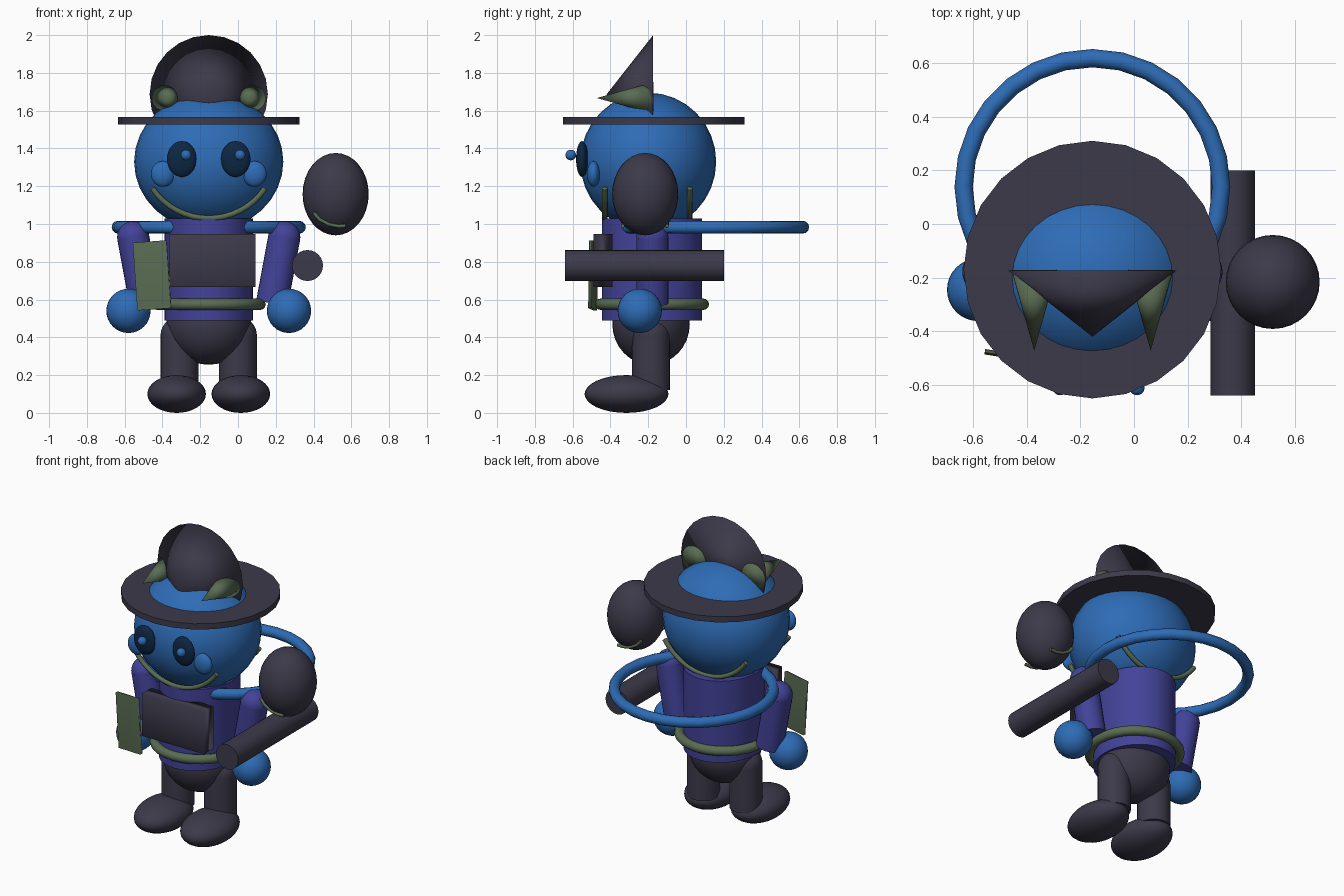
import bpy, math
from mathutils import Vector

if "Cube" in bpy.data.objects:
    bpy.data.objects.remove(bpy.data.objects["Cube"])

CX = -0.155   # body centre line


def mat(name, rgb):
    m = bpy.data.materials.new(name)
    m.diffuse_color = (*rgb, 1)
    m.use_nodes = True
    m.node_tree.nodes["Principled BSDF"].inputs["Base Color"].default_value = m.diffuse_color
    return m


CHARCOAL = mat("charcoal", (0.046, 0.042, 0.068))
BLUE = mat("blue", (0.027, 0.15, 0.47))
PURPLE = mat("purple", (0.055, 0.055, 0.32))
GREEN = mat("moss_green", (0.1, 0.15, 0.085))
NAVY = mat("navy", (0.004, 0.02, 0.055))


def finish(name, m, scale=None, sharp=False):
    ob = bpy.context.object
    ob.name = name
    if scale:
        ob.scale = scale
    ob.data.materials.append(m)
    if sharp:
        bpy.ops.object.shade_smooth_by_angle()
    else:
        bpy.ops.object.shade_smooth()
    return ob


def ball(name, m, loc, r):
    bpy.ops.mesh.primitive_uv_sphere_add(segments=32, ring_count=16, radius=1, location=loc)
    return finish(name, m, r)


def cylinder(name, m, a, b, rx, ry=None, n=24):
    a, b = Vector(a), Vector(b)
    d = b - a
    bpy.ops.mesh.primitive_cylinder_add(vertices=n, radius=1, depth=1, location=(a + b) / 2,
                                        rotation=d.to_track_quat('Z', 'Y').to_euler())
    return finish(name, m, (rx, ry or rx, d.length), True)


def cone(name, m, loc, r, depth):
    # base faces back, tip points forward
    bpy.ops.mesh.primitive_cone_add(vertices=24, radius1=r, depth=depth, rotation=(math.pi / 2, 0, 0),
                                    location=(loc[0], loc[1] - depth / 2, loc[2]))
    return finish(name, m)


def ring(name, m, loc, major, minor):
    bpy.ops.mesh.primitive_torus_add(major_segments=28, minor_segments=12, location=loc,
                                     major_radius=major, minor_radius=minor)
    return finish(name, m)


def box(name, m, loc, size, rot=(0, 0, 0)):
    bpy.ops.mesh.primitive_cube_add(size=1, location=loc, rotation=rot)
    return finish(name, m, size)


def arc(name, m, pts, r):
    cu = bpy.data.curves.new(name, 'CURVE')
    cu.dimensions = '3D'
    cu.bevel_depth, cu.bevel_resolution, cu.use_fill_caps = r, 2, True
    sp = cu.splines.new('POLY')
    sp.points.add(len(pts) - 1)
    for p, c in zip(sp.points, pts):
        p.co = (*c, 1)
    ob = bpy.data.objects.new(name, cu)
    cu.materials.append(m)
    bpy.context.collection.objects.link(ob)


# head and hat
ball("head", BLUE, (CX, -0.2, 1.33), (0.395, 0.36, 0.365))
cylinder("hat_brim", CHARCOAL, (CX, -0.17, 1.528), (CX, -0.17, 1.566), 0.48)
cone("hat_crown", CHARCOAL, (CX, -0.174, 1.687), 0.313, 0.246)

# torso, hips, belt, back ring
cylinder("torso", PURPLE, (CX, -0.18, 0.49), (CX, -0.18, 1.03), 0.235, 0.265, 32)
ball("hips", CHARCOAL, (CX, -0.185, 0.47), (0.225, 0.205, 0.215))
ring("belt", GREEN, (CX, -0.18, 0.575), 0.272, 0.03)
ring("back_ring", BLUE, (CX, 0.138, 0.983), 0.48, 0.034)

# paired parts
for s, side in ((-1, "left"), (1, "right")):
    def X(d):
        return CX + s * d
    cone("ear_" + side, GREEN, (X(0.217), -0.172, 1.667), 0.085, 0.3)
    ball("eye_" + side, NAVY, (X(0.143), -0.55, 1.344), (0.078, 0.032, 0.095))
    ball("eye_glint_" + side, BLUE, (X(0.143) + 0.023, -0.61, 1.365), (0.028,) * 3)
    ball("cheek_" + side, BLUE, (X(0.243), -0.49, 1.265), (0.063, 0.035, 0.068))
    # arm with rounded shoulder
    top, low = (X(0.4), -0.178, 0.93), (X(0.335), -0.178, 0.58)
    cylinder("arm_" + side, PURPLE, low, top, 0.085)
    ball("shoulder_" + side, PURPLE, top, (0.085,) * 3)
    ball("hand_" + side, BLUE, (X(0.425), -0.245, 0.54), (0.117,) * 3)
    # leg with rounded hip
    cylinder("leg_" + side, CHARCOAL, (X(0.155), -0.185, 0.12), (X(0.155), -0.185, 0.41), 0.1)
    ball("leg_top_" + side, CHARCOAL, (X(0.155), -0.185, 0.41), (0.1,) * 3)
    ball("foot_" + side, CHARCOAL, (X(0.17), -0.315, 0.1), (0.155, 0.222, 0.1))

# mouth bands, front and back of the head
R, half = 0.36, math.radians(56)
for y, where in ((-0.43, "front"), (0.02, "back")):
    arc("mouth_" + where, GREEN,
        [(CX + R * math.sin(t), y, 1.39 - R * math.cos(t))
         for t in (half * (i / 8 - 1) for i in range(17))], 0.015)

# chest panel and hand-held plate
box("chest_panel", CHARCOAL, (-0.135, -0.44, 0.807), (0.455, 0.1, 0.28))
box("plate", GREEN, (-0.455, -0.492, 0.728), (0.18, 0.02, 0.36),
    (0, math.radians(-4), math.radians(-9)))

# side rod and floating ball with its own mouth bands
cylinder("side_rod", CHARCOAL, (0.368, -0.64, 0.78), (0.368, 0.2, 0.78), 0.082)
ball("side_ball", CHARCOAL, (0.517, -0.216, 1.158), (0.175, 0.175, 0.218))
for y, where in ((-0.335, "front"), (-0.1, "back")):
    arc("ball_mouth_" + where, GREEN,
        [(x, y, z) for x, z in ((0.4, 1.06), (0.43, 1.025), (0.48, 0.998), (0.53, 0.988), (0.57, 0.99))], 0.01)
